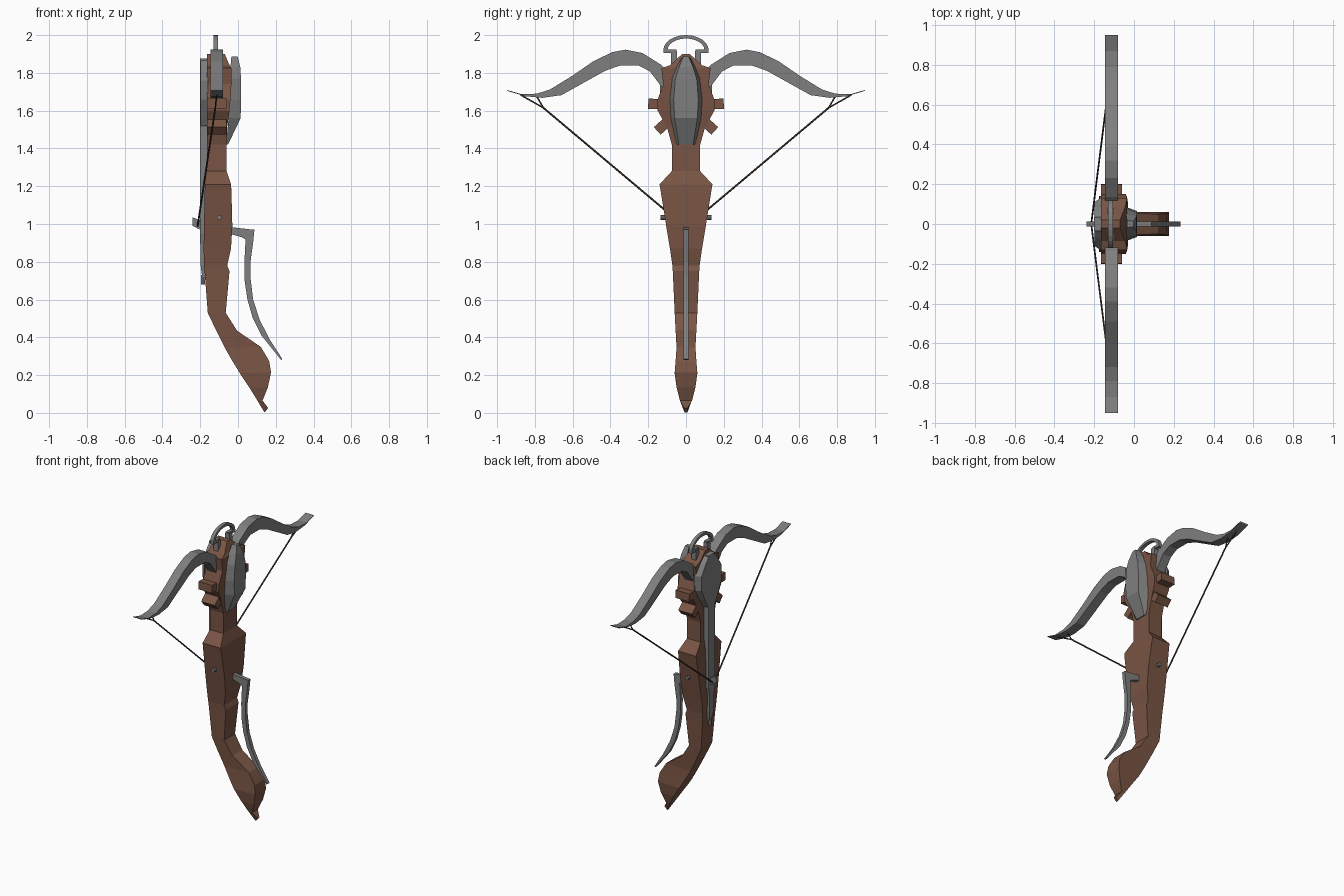
import bpy, bmesh, math
from mathutils import Vector

if "Cube" in bpy.data.objects:
    bpy.data.objects.remove(bpy.data.objects["Cube"])


def material(name, rgb):
    m = bpy.data.materials.new(name)
    m.diffuse_color = (*rgb, 1)
    m.use_nodes = True
    m.node_tree.nodes["Principled BSDF"].inputs["Base Color"].default_value = m.diffuse_color
    return m


WOOD = material("brown wood", (0.19, 0.09, 0.058))
STEEL = material("grey steel", (0.21, 0.21, 0.21))
CORD = material("dark cord", (0.07, 0.05, 0.038))


def loft(name, rings, mat):
    """Skin a row of equal-sized rings and cap both ends."""
    bm = bmesh.new()
    rows = [[bm.verts.new(p) for p in ring] for ring in rings]
    n = len(rows[0])
    for a, b in zip(rows, rows[1:]):
        for i in range(n):
            j = (i + 1) % n
            bm.faces.new((a[i], a[j], b[j], b[i]))
    bm.faces.new(rows[0])
    bm.faces.new(rows[-1])
    bmesh.ops.recalc_face_normals(bm, faces=bm.faces)
    me = bpy.data.meshes.new(name)
    bm.to_mesh(me)
    bm.free()
    me.materials.append(mat)
    ob = bpy.data.objects.new(name, me)
    bpy.context.collection.objects.link(ob)
    return ob


def section(x0, z0, x1, z1, w0, w1):
    """Four-sided ring across the model: back edge, then front edge."""
    return [(x0, -w0, z0), (x0, w0, z0), (x1, w1, z1), (x1, -w1, z1)]


def strip(name, outer, inner, x0, x1, mat, s=1):
    """Flat bar between two y-z edges, s mirrors it."""
    loft(name, [[(x0, s * a, b), (x1, s * a, b), (x1, s * c, d), (x0, s * c, d)]
                for (a, b), (c, d) in zip(outer, inner)], mat)


def rod(name, p, q, r, mat, sides=6):
    p, q = Vector(p), Vector(q)
    d = (q - p).normalized()
    u = d.cross(Vector((1, 0, 0.1))).normalized()
    v = d.cross(u)
    ang = [2 * math.pi * i / sides for i in range(sides)]
    loft(name, [[c + r * (u * math.cos(a) + v * math.sin(a)) for a in ang] for c in (p, q)], mat)


# Wooden stock: level rings (z, back x, front x, half width), head to grip
level = [(1.90, -.165, -.07, .02), (1.84, -.165, -.045, .085), (1.825, -.165, -.035, .13),
         (1.74, -.165, -.035, .12), (1.66, -.165, -.04, .15), (1.60, -.165, -.045, .15),
         (1.51, -.165, -.058, .10), (1.42, -.165, -.06, .075), (1.28, -.165, -.06, .075),
         (1.21, -.175, -.037, .14), (1.18, -.176, -.035, .135), (.99, -.18, -.03, .105),
         (.87, -.182, -.037, .085), (.78, -.18, -.057, .072), (.75, -.177, -.045, .07)]
rings = [section(b, z, f, z, w, w) for z, b, f, w in level]
# Angled rings of the curved butt (back x, z, front x, z, half width)
butt = [(-.16, .53, -.065, .53, .06), (-.115, .435, -.005, .435, .055),
        (-.07, .345, .12, .35, .05), (-.03, .275, .165, .275, .055),
        (.01, .21, .175, .215, .06), (.06, .135, .158, .135, .05),
        (.10, .07, .13, .065, .032), (.14, .003, .16, .025, .008)]
rings += [section(a, b, c, d, w, w) for a, b, c, d, w in butt]
loft("stock", rings, WOOD)

# Wooden pegs around the head
for s in (1, -1):
    for k, (ang, r) in enumerate(((2, .20), (-42, .205))):
        c, t = math.cos(math.radians(ang)), math.sin(math.radians(ang))
        h, ring = .027, []
        for rad in (.09, r):
            y, z = rad * c, 1.63 + rad * t
            ring.append([(-.165, s * (y - h * t), z + h * c), (-.06, s * (y - h * t), z + h * c),
                         (-.06, s * (y + h * t), z - h * c), (-.165, s * (y + h * t), z - h * c)])
        loft(f"head_peg_{k}", ring, WOOD)

# Faceted front plate
front = [(1.888, -.035, -.002, .018), (1.83, -.04, .012, .05), (1.77, -.04, .016, .075),
         (1.66, -.045, .016, .087), (1.56, -.05, .014, .08), (1.42, -.063, -.053, .05)]
loft("front_plate", [section(b, z, f, z, w, w * .75) for z, b, f, w in front], STEEL)

# Back plate and the rail that runs down from it
back = [(1.875, .03), (1.83, .08), (1.76, .138), (1.66, .138), (1.58, .09), (1.52, .05)]
loft("back_plate", [section(-.198, z, -.16, z, w * .8, w) for z, w in back], STEEL)
rail = [(1.875, -.2, .035), (1.2, -.2, .035), (.95, -.2, .035), (.9, -.2, .024),
        (.78, -.198, .024), (.72, -.19, .016)]
loft("rail", [section(b, z, -.16, z, w, w) for z, b, w in rail], STEEL)
rod("rail_end_knob", (-.185, 0, .73), (-.185, 0, .68), .013, STEEL)

# Catch that holds the string, and the cross pin
loft("string_catch", [section(-.24, 1.035, -.24, .99, .013, .013),
                      section(-.19, 1.015, -.19, .965, .013, .013)], STEEL)
rod("cross_pin", (-.1, -.135, 1.035), (-.1, .135, 1.035), .013, STEEL, 8)

# Recurved steel limbs
outer = [(.08, 1.79), (.135, 1.845), (.23, 1.905), (.32, 1.923), (.39, 1.91), (.49, 1.862),
         (.60, 1.786), (.72, 1.712), (.79, 1.69), (.87, 1.687), (.95, 1.71)]
inner = [(.10, 1.68), (.14, 1.74), (.19, 1.807), (.25, 1.839), (.35, 1.839), (.43, 1.81),
         (.55, 1.743), (.66, 1.682), (.76, 1.668), (.85, 1.676), (.945, 1.704)]
for s in (1, -1):
    strip("bow_limb", outer, inner, -.145, -.08, STEEL, s)
    # String with its forked ends
    knot = (-.12, s * .755, 1.615)
    rod("bow_string", knot, (-.215, 0, .98), .005, CORD)
    rod("string_fork", knot, (-.113, s * .79, 1.675), .004, CORD)
    rod("string_fork", knot, (-.113, s * .875, 1.683), .004, CORD)
    # Stirrup feet and posts
    strip("stirrup_foot", [(.05, 1.925), (.12, 1.925)], [(.05, 1.905), (.12, 1.905)],
          -.13, -.105, STEEL, s)
    strip("stirrup_post", [(.048, 1.915), (.048, 1.82)], [(.08, 1.915), (.08, 1.82)],
          -.133, -.1, STEEL, s)

# Stirrup arch
angles = [math.pi * i / 12 for i in range(13)]
strip("stirrup_arch", [(.12 * math.cos(a), 1.92 + .08 * math.sin(a)) for a in angles],
      [(.098 * math.cos(a), 1.92 + .062 * math.sin(a)) for a in angles], -.13, -.105, STEEL)

# Long curved trigger lever
fore = [(-.05, .985), (.06, .972), (.087, .97), (.08, .90), (.066, .80), (.066, .717),
        (.08, .60), (.114, .495), (.167, .39), (.235, .285)]
rear = [(-.05, .95), (.02, .93), (.04, .918), (.038, .88), (.034, .80), (.035, .70),
        (.05, .60), (.077, .505), (.124, .41), (.228, .28)]
loft("trigger_lever", [section(a, b, c, d, .013, .013)
                       for (a, b), (c, d) in zip(rear, fore)], STEEL)
